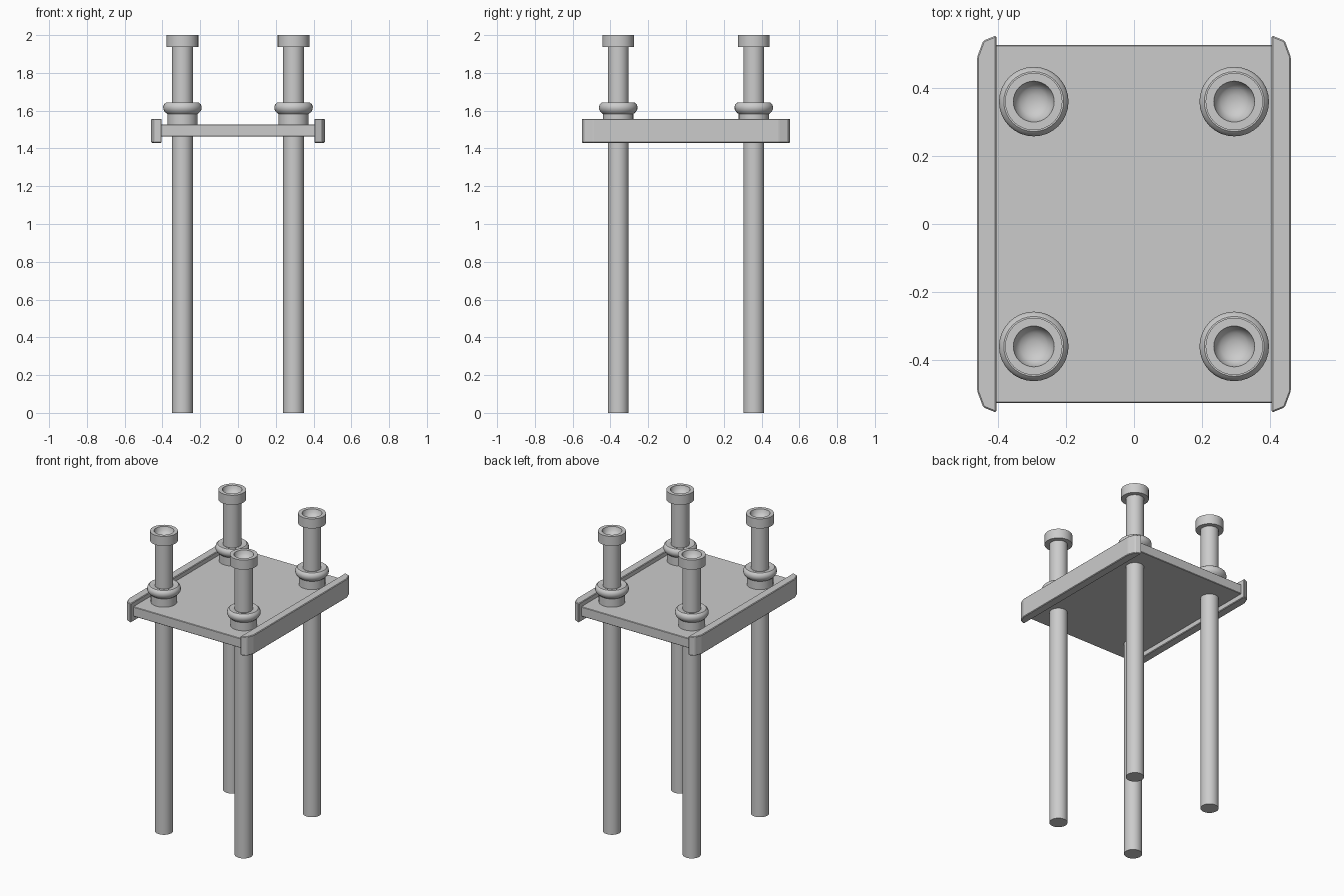
import bpy, bmesh
from math import sin, cos, tau, radians

if "Cube" in bpy.data.objects:
    bpy.data.objects.remove(bpy.data.objects["Cube"])


def finish(name, bm, smooth=True):
    bmesh.ops.recalc_face_normals(bm, faces=bm.faces)
    me = bpy.data.meshes.new(name)
    bm.to_mesh(me)
    bm.free()
    ob = bpy.data.objects.new(name, me)
    bpy.context.collection.objects.link(ob)
    if smooth:
        bpy.ops.object.select_all(action='DESELECT')
        ob.select_set(True)
        bpy.context.view_layer.objects.active = ob
        bpy.ops.object.shade_smooth_by_angle(angle=radians(35))
    return ob


def lathe(name, profile, cx, cy, n=32):
    """Revolve (radius, z) points; zero radius becomes a pole."""
    bm = bmesh.new()
    rings = []
    for r, z in profile:
        if r == 0:
            rings.append([bm.verts.new((cx, cy, z))] * n)
        else:
            rings.append([bm.verts.new((cx + r * cos(tau * i / n), cy + r * sin(tau * i / n), z))
                          for i in range(n)])
    for a, b in zip(rings, rings[1:]):
        for i in range(n):
            j = (i + 1) % n
            quad = list(dict.fromkeys((a[i], a[j], b[j], b[i])))
            bm.faces.new(quad)
    return finish(name, bm)


def prism(name, outline, z0, z1, bevel):
    """Extrude an xy outline upward and soften its edges."""
    bm = bmesh.new()
    face = bm.faces.new([bm.verts.new((x, y, z0)) for x, y in outline])
    ext = bmesh.ops.extrude_face_region(bm, geom=[face])
    top = [v for v in ext['geom'] if isinstance(v, bmesh.types.BMVert)]
    bmesh.ops.translate(bm, verts=top, vec=(0, 0, z1 - z0))
    if bevel:
        bmesh.ops.bevel(bm, geom=bm.edges[:], offset=bevel, segments=1, affect='EDGES')
    return finish(name, bm, smooth=False)


# Flat shelf between the rails
prism("shelf", [(-0.41, -0.525), (0.41, -0.525), (0.41, 0.525), (-0.41, 0.525)],
      1.463, 1.527, 0.003)

# Side rails with chamfered ends
rail = [(0.404, -0.553), (0.442, -0.538), (0.46, -0.49),
        (0.46, 0.49), (0.442, 0.538), (0.404, 0.553)]
for s, side in ((-1, "left"), (1, "right")):
    prism(side + "_rail", [(s * x, y) for x, y in rail], 1.43, 1.557, 0.004)

# Posts with rounded collars and hollow caps
post = [(0, 0), (0.055, 0), (0.055, 1.95), (0, 1.95)]
collar = [(0.05, 1.52), (0.08, 1.52), (0.08, 1.582), (0.094, 1.594), (0.101, 1.607),
          (0.102, 1.62), (0.098, 1.633), (0.088, 1.642), (0.076, 1.643), (0.05, 1.635)]
cap = [(0.05, 1.936), (0.084, 1.936), (0.084, 2.0), (0.06, 2.0),
       (0.054, 1.978), (0.04, 1.962), (0.02, 1.954), (0, 1.952)]
for sx, lr in ((-1, "left"), (1, "right")):
    for sy, fb in ((-1, "front"), (1, "back")):
        at = (sx * 0.294, sy * 0.359)
        tag = fb + "_" + lr
        lathe(tag + "_post", post, *at)
        lathe(tag + "_collar", collar, *at)
        lathe(tag + "_cap", cap, *at)
